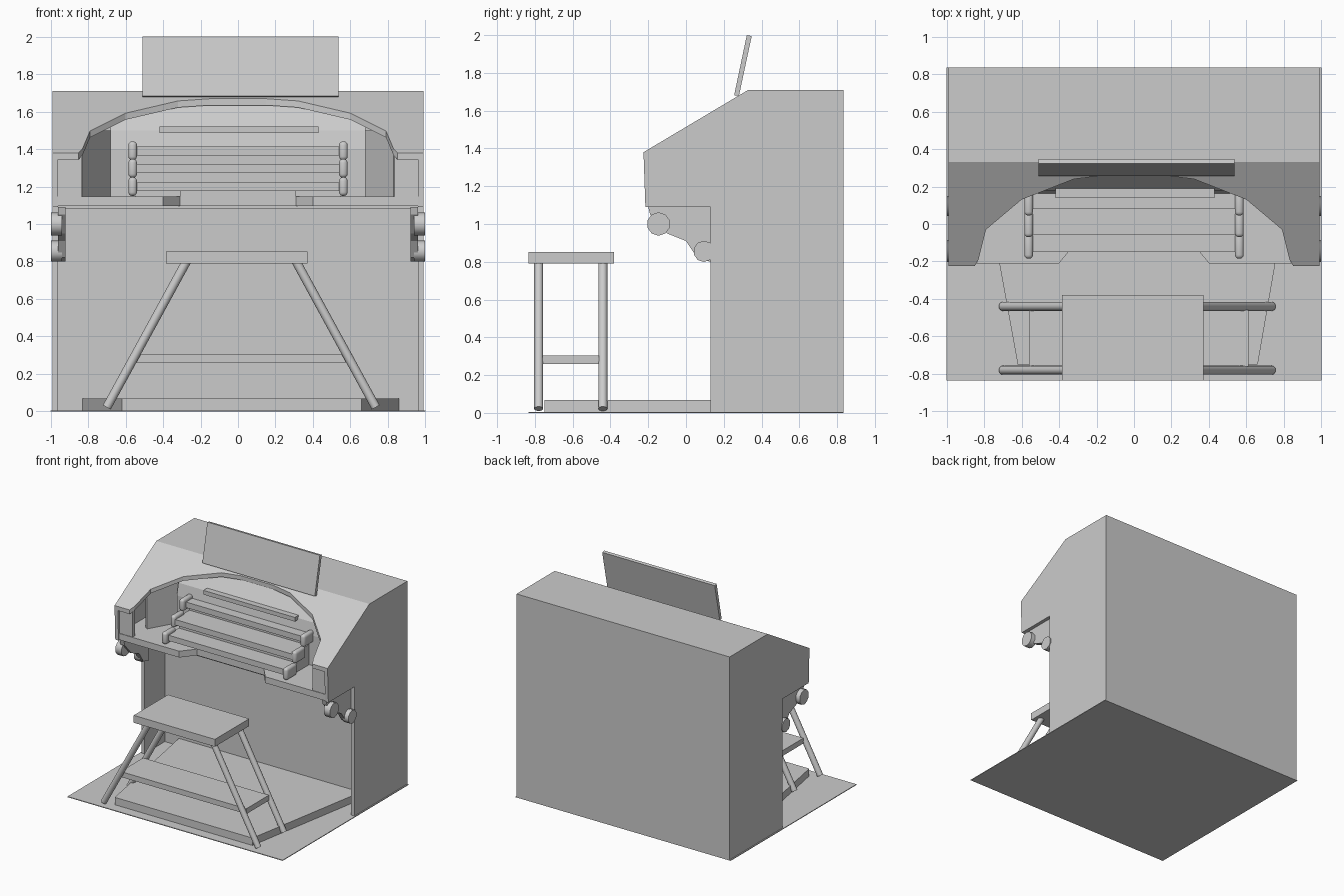
import bpy, bmesh
from mathutils import Vector

cube = bpy.data.objects.get("Cube")
if cube:
    bpy.data.objects.remove(cube, do_unlink=True)

grey = bpy.data.materials.new("plain grey")
grey.use_nodes = True
grey.diffuse_color = (0.6, 0.6, 0.6, 1)
for node in grey.node_tree.nodes:
    if node.type == "BSDF_PRINCIPLED":
        node.inputs["Base Color"].default_value = (0.6, 0.6, 0.6, 1)


def finish(name, bm):
    bmesh.ops.recalc_face_normals(bm, faces=bm.faces)
    mesh = bpy.data.meshes.new(name)
    bm.to_mesh(mesh)
    bm.free()
    mesh.materials.append(grey)
    obj = bpy.data.objects.new(name, mesh)
    bpy.context.scene.collection.objects.link(obj)
    return obj


def loft(name, first, second):
    """Closed solid between two matching outlines."""
    bm = bmesh.new()
    a = [bm.verts.new(p) for p in first]
    b = [bm.verts.new(p) for p in second]
    bm.faces.new(a)
    bm.faces.new(b)
    for i in range(len(a)):
        j = (i + 1) % len(a)
        bm.faces.new((a[i], a[j], b[j], b[i]))
    return finish(name, bm)


def side_prism(name, profile, x0, x1):
    return loft(name, [(x0, y, z) for y, z in profile], [(x1, y, z) for y, z in profile])


def plan_prism(name, plan, z0, z1):
    return loft(name, [(x, y, z0) for x, y in plan], [(x, y, z1) for x, y in plan])


def box(name, x0, x1, y0, y1, z0, z1):
    x0, x1 = sorted((x0, x1))
    return plan_prism(name, [(x0, y0), (x1, y0), (x1, y1), (x0, y1)], z0, z1)


def rod(name, start, end, radius, sides):
    start, end = Vector(start), Vector(end)
    axis = end - start
    bm = bmesh.new()
    bmesh.ops.create_cone(bm, cap_ends=True, segments=sides, radius1=radius,
                          radius2=radius, depth=axis.length)
    bmesh.ops.rotate(bm, verts=bm.verts, matrix=axis.to_track_quat("Z", "Y").to_matrix())
    bmesh.ops.translate(bm, verts=bm.verts, vec=(start + end) / 2)
    return smooth(finish(name, bm))


def smooth(obj):
    bpy.ops.object.select_all(action="DESELECT")
    obj.select_set(True)
    bpy.context.view_layer.objects.active = obj
    bpy.ops.object.shade_smooth_by_angle(angle=0.8)
    return obj


# Floor and cabinet shell
box("floor_sheet", -1, 1, -0.835, 0.835, 0, 0.006)
box("back_panel", -0.99, 0.99, 0.8, 0.835, 0, 1.71)
box("top_panel", -0.99, 0.99, 0.33, 0.835, 1.675, 1.71)
box("knee_panel", -0.96, 0.96, 0.4, 0.43, 0, 1.09)
box("desk_underside", -0.96, 0.96, -0.08, 0.43, 1.08, 1.095)
side_profile = [(0.13, 0), (0.835, 0), (0.835, 1.71), (0.33, 1.71),
                (-0.225, 1.38), (-0.215, 1.09), (0.13, 1.09)]
bracket_profile = [(-0.2, 1.09), (-0.19, 1.05), (-0.1, 0.95), (0, 0.91),
                   (0.06, 0.82), (0.13, 0.8), (0.13, 1.09)]

# Sloped hood with an arched opening
arch = [(0.85, -0.225), (0.83, -0.19), (0.79, -0.03), (0.6, 0.13), (0.32, 0.24), (0.15, 0.26)]
plan = [(-0.99, 0.33), (-0.99, -0.225)]
plan += [(-x, y) for x, y in arch] + arch[::-1]
plan += [(0.99, -0.225), (0.99, 0.33)]


def roof(y):
    return 1.38 + (y + 0.225) * 0.595


loft("arched_hood", [(x, y, roof(y)) for x, y in plan],
     [(x, y, roof(y) - 0.035) for x, y in plan])

# Parts repeated on each side
for s, side in ((1, "left"), (-1, "right")):
    side_prism(side + "_side_panel", side_profile, s * 0.96, s * 0.99)
    side_prism(side + "_bracket", bracket_profile, s * 0.92, s * 0.96)
    for y, z, r, tag in ((-0.145, 1.0, 0.062, "front"), (0.095, 0.855, 0.056, "rear")):
        rod(f"{side}_{tag}_roller", (s * 0.94, y, z), (s * 0.997, y, z), r, 10)
    plan_prism(side + "_desk_wing", [(s * x, y) for x, y in (
        (0.96, -0.21), (0.4, -0.21), (0.31, -0.1), (0.31, 0.3), (0.96, 0.3))], 1.095, 1.148)
    box(side + "_front_post", s * 0.835, s * 0.96, -0.205, -0.175, 1.148, 1.36)
    plan_prism(side + "_stop_jamb", [(s * x, y) for x, y in (
        (0.83, -0.02), (0.68, 0.24), (0.71, 0.26), (0.86, 0))], 1.148, 1.5)

# Inner back panel, rail and key bed
side_prism("inner_back", [(0.16, 1.09), (0.16, 1.4), (0.18, 1.5), (0.27, 1.63),
                          (0.33, 1.66), (0.33, 1.09)], -0.68, 0.68)
box("inner_back_wide", -0.96, 0.96, 0.28, 0.34, 1.09, 1.65)
box("rail", -0.42, 0.43, 0.14, 0.19, 1.485, 1.52)
box("key_bed", -0.31, 0.31, -0.1, 0.3, 1.095, 1.175)

# Three stepped keyboards with rounded end cheeks
for i, (front, z) in enumerate(((-0.15, 1.175), (-0.06, 1.272), (0.08, 1.366))):
    box(f"keyboard_{i + 1}", -0.55, 0.55, front, 0.25, z, z + 0.047)
    box(f"keyboard_riser_{i + 1}", -0.55, 0.55, front + 0.06, 0.25, z - 0.06, z)
    for s, side in ((1, "left"), (-1, "right")):
        bm = bmesh.new()
        bmesh.ops.create_cube(bm, size=1)
        bmesh.ops.scale(bm, verts=bm.verts, vec=(0.046, 0.14, 0.1))
        bmesh.ops.translate(bm, verts=bm.verts,
                            vec=(s * 0.562, -0.115 + i * 0.115, z + 0.025))
        bmesh.ops.bevel(bm, geom=bm.edges[:], offset=0.02, segments=3,
                        profile=0.5, affect="EDGES")
        smooth(finish(f"{side}_cheek_{i + 1}", bm))

# Leaning music desk
side_prism("music_desk", [(0.255, 1.682), (0.28, 1.677), (0.348, 1.995), (0.322, 2)],
           -0.51, 0.535)

# Pedalboard
plan_prism("pedalboard", [(-0.62, -0.75), (0.66, -0.75), (0.86, 0.4), (-0.83, 0.4)], 0.006, 0.068)

# Bench
box("bench_seat", -0.385, 0.37, -0.835, -0.38, 0.79, 0.852)
box("bench_step", -0.56, 0.61, -0.76, -0.46, 0.26, 0.305)
for y, end in ((-0.78, "front"), (-0.44, "rear")):
    rod(f"left_{end}_bench_leg", (0.31, y, 0.8), (0.735, y, 0.022), 0.024, 16)
    rod(f"right_{end}_bench_leg", (-0.275, y, 0.8), (-0.7, y, 0.022), 0.024, 16)
